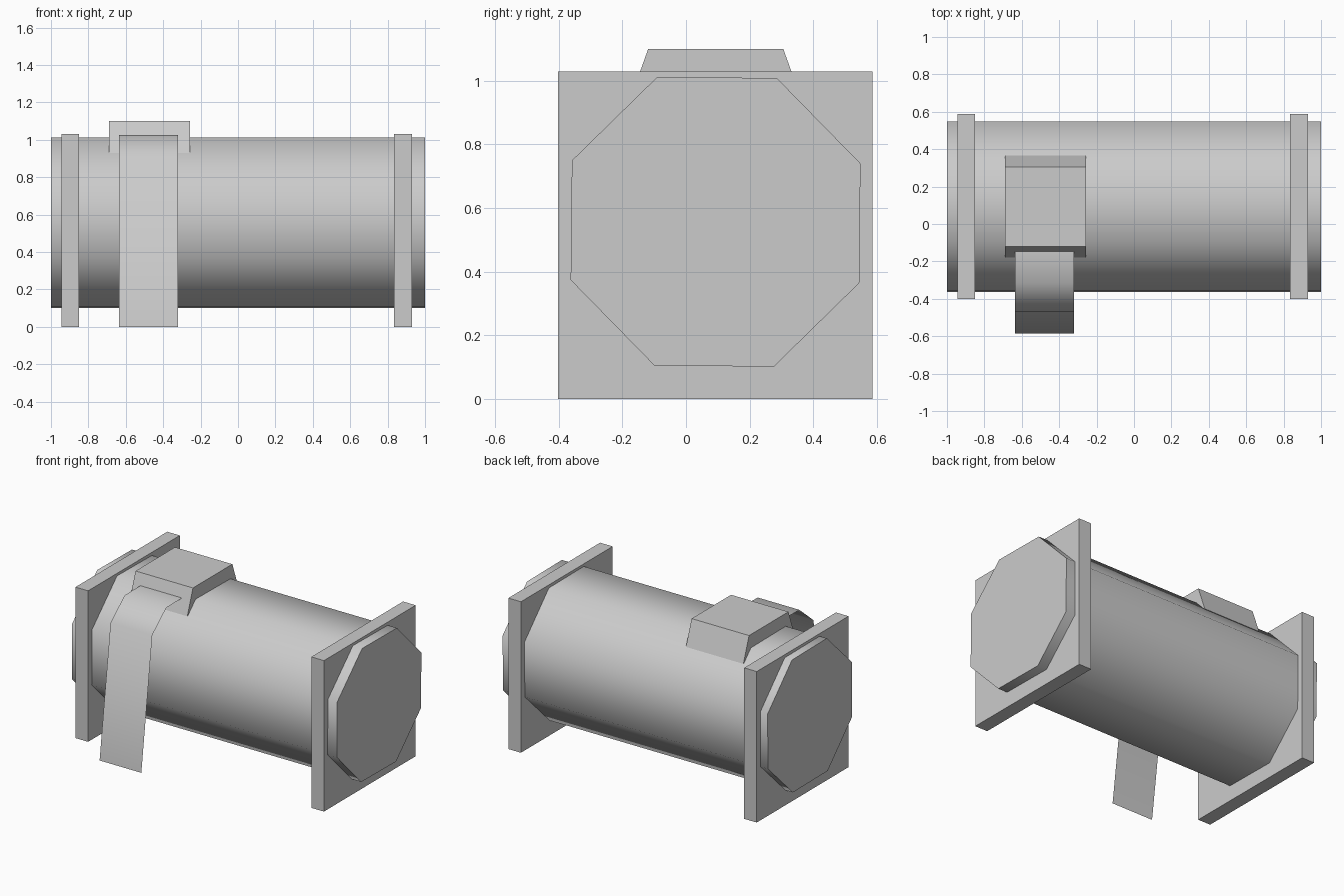
import bpy, bmesh
from math import radians, sin, cos, tau

cube = bpy.data.objects.get("Cube")
if cube:
    bpy.data.objects.remove(cube, do_unlink=True)

grey = bpy.data.materials.new("light_grey")
grey.use_nodes = True
colour = (0.6, 0.6, 0.6, 1)
grey.diffuse_color = colour
grey.node_tree.nodes["Principled BSDF"].inputs["Base Color"].default_value = colour


def extrude_profile(name, profile, x0, x1, solid=True, smooth=False):
    """Sweep a (y, z) profile along x, either as a closed prism or an open sheet."""
    bm = bmesh.new()
    a = [bm.verts.new((x0, y, z)) for y, z in profile]
    b = [bm.verts.new((x1, y, z)) for y, z in profile]
    n = len(profile)
    for i in range(n if solid else n - 1):
        j = (i + 1) % n
        bm.faces.new((a[i], a[j], b[j], b[i]))
    if solid:
        bm.faces.new(a[::-1])
        bm.faces.new(b)
        bmesh.ops.recalc_face_normals(bm, faces=bm.faces)
    mesh = bpy.data.meshes.new(name)
    bm.to_mesh(mesh)
    bm.free()
    mesh.materials.append(grey)
    obj = bpy.data.objects.new(name, mesh)
    bpy.context.collection.objects.link(obj)
    if smooth:
        bpy.ops.object.select_all(action='DESELECT')
        obj.select_set(True)
        bpy.context.view_layer.objects.active = obj
        bpy.ops.object.shade_smooth_by_angle(angle=radians(50))
    return obj


# Eight-sided barrel, very slightly rolled
roll = radians(21.9)
octagon = [(0.093 + 0.491 * cos(roll + tau * i / 8),
            0.557 + 0.491 * sin(roll + tau * i / 8)) for i in range(8)]
extrude_profile("barrel", octagon, -1, 1, smooth=True)

# Square end plates
square = [(-0.402, 0), (0.587, 0), (0.587, 1.03), (-0.402, 1.03)]
extrude_profile("right_end_plate", square, -0.945, -0.85)
extrude_profile("left_end_plate", square, 0.835, 0.93)

# Tapered block on top
taper = [(-0.18, 0.93), (0.367, 0.93), (0.306, 1.1), (-0.119, 1.1)]
extrude_profile("top_block", taper, -0.69, -0.257)

# Thin strap hanging down the front
drape = [(-0.585, 0), (-0.467, 0.895), (-0.316, 1.023), (-0.143, 1.025)]
extrude_profile("hanging_strap", drape, -0.635, -0.32, solid=False, smooth=True)
